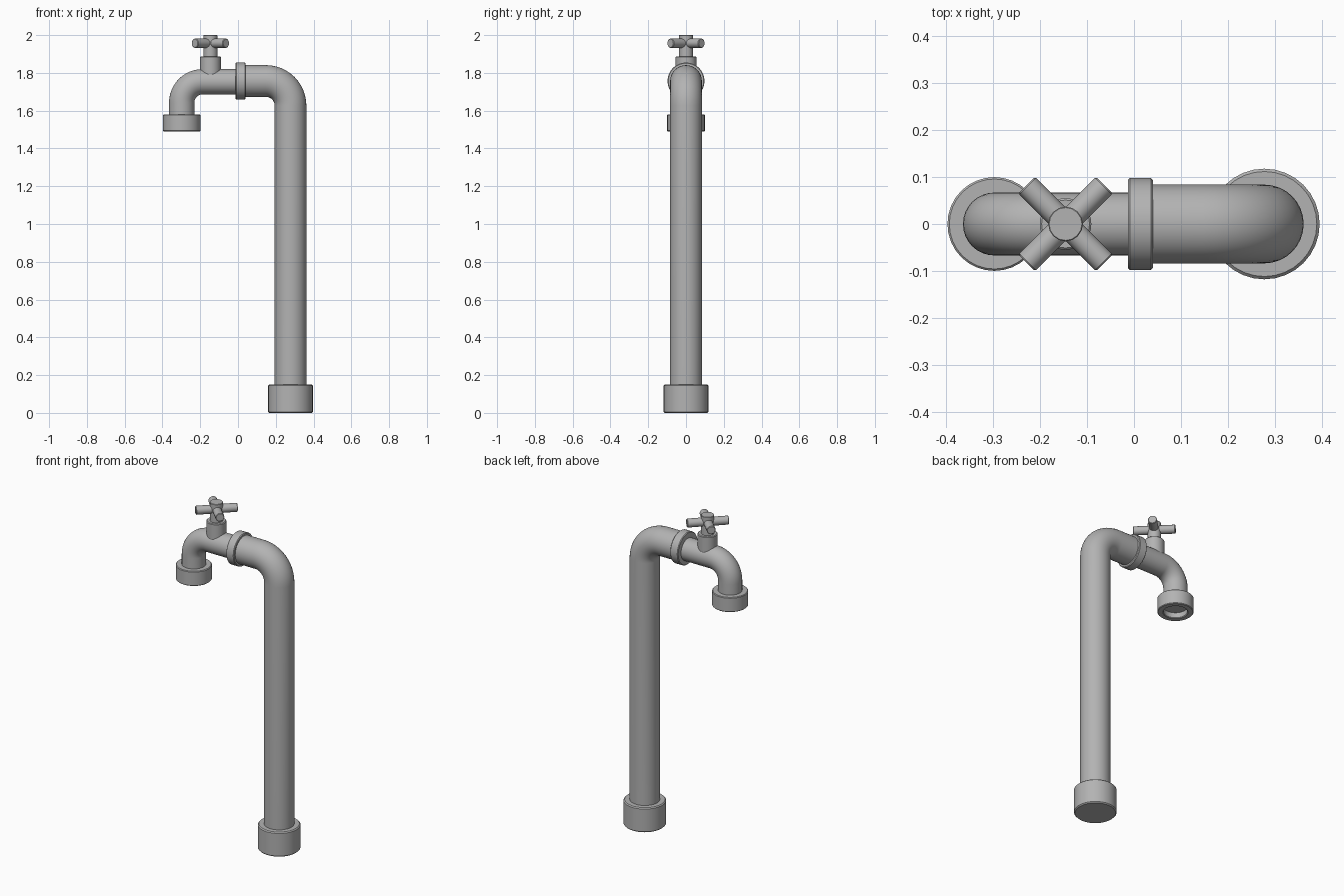
import bpy, math
from mathutils import Vector, Matrix

if "Cube" in bpy.data.objects:
    bpy.data.objects.remove(bpy.data.objects["Cube"])

GREY = (0.45, 0.45, 0.45, 1)
metal = bpy.data.materials.new("grey metal")
metal.use_nodes = True
metal.diffuse_color = GREY
metal.node_tree.nodes["Principled BSDF"].inputs["Base Color"].default_value = GREY


def make(name, rings, closed=False):
    """Skin a list of point rings, capping the ends unless closed."""
    n = len(rings[0])
    verts = [p for ring in rings for p in ring]
    faces = [(i * n + j, i * n + (j + 1) % n,
              (i + 1) * n + (j + 1) % n, (i + 1) * n + j)
             for i in range(len(rings) - 1) for j in range(n)]
    faces += [tuple(reversed(range(n))), tuple(range(len(verts) - n, len(verts)))]
    mesh = bpy.data.meshes.new(name)
    mesh.from_pydata(verts, [], faces)
    mesh.materials.append(metal)
    obj = bpy.data.objects.new(name, mesh)
    bpy.context.collection.objects.link(obj)
    bpy.ops.object.select_all(action='DESELECT')
    obj.select_set(True)
    bpy.context.view_layer.objects.active = obj
    bpy.ops.object.shade_smooth_by_angle(angle=math.radians(35))
    return obj


def circle(center, side, up, radius, n):
    return [center + radius * (math.cos(a) * side + math.sin(a) * up)
            for a in (2 * math.pi * k / n for k in range(n))]


def lathe(name, origin, axis, profile, n=32):
    """Revolve (radius, height) pairs around an axis."""
    rot = Vector((0, 0, 1)).rotation_difference(Vector(axis)).to_matrix()
    side, up, along = (rot @ Vector(v) for v in ((1, 0, 0), (0, 1, 0), (0, 0, 1)))
    return make(name, [circle(Vector(origin) + along * h, side, up, r, n)
                       for r, h in profile])


def rod(name, origin, axis, r, length, b=0.004, n=32):
    """Cylinder with slightly softened rims."""
    return lathe(name, origin, axis, [(r - b, 0), (r, b), (r, length - b),
                                      (r - b, length)], n)


def bent_pipe(name, x, z_low, z_mid, x_end, r, bend, n=32, steps=12):
    """Upright pipe turning through a quarter bend into a level run."""
    s = 1 if x_end > x else -1
    y = Vector((0, 1, 0))
    center = Vector((x + s * bend, 0, z_mid - bend))
    path = [(Vector((x, 0, z_low)), 0)]
    for k in range(steps + 1):
        a = math.pi / 2 * k / steps
        path.append((center + bend * Vector((-s * math.cos(a), 0, math.sin(a))), a))
    path.append((Vector((x_end, 0, z_mid)), math.pi / 2))
    rings = [circle(p, Vector((s * math.cos(a), 0, -math.sin(a))), s * y, r, n)
             for p, a in path]
    return make(name, rings)


# Standing pipe and its foot
PIPE_X, SPOUT_X, VALVE_X, LEVEL = 0.278, -0.298, -0.146, 1.757
rod("base_collar", (PIPE_X, 0, 0), (0, 0, 1), 0.118, 0.15, 0.006)
bent_pipe("standing_pipe", PIPE_X, 0.1, LEVEL, 0.01, 0.084, 0.13)

# Joint and spout
rod("joint_ring", (-0.013, 0, LEVEL), (1, 0, 0), 0.098, 0.053)
bent_pipe("spout_pipe", SPOUT_X, 1.54, 1.753, 0.01, 0.067, 0.11)
lathe("spout_nozzle", (SPOUT_X, 0, 1.49), (0, 0, 1),
      [(0.066, 0.035), (0.066, 0.004), (0.07, 0), (0.096, 0),
       (0.1, 0.004), (0.1, 0.086), (0.096, 0.09)])

# Valve and cross handle
rod("valve_bonnet", (VALVE_X, 0, 1.77), (0, 0, 1), 0.055, 0.118)
rod("valve_stem", (VALVE_X, 0, 1.86), (0, 0, 1), 0.037, 0.14, 0.002, 16)
for i, sx in enumerate((1, -1)):
    d = Vector((sx, 1, 0)).normalized()
    rod(f"handle_bar_{i + 1}", Vector((VALVE_X, 0, 1.957)) - d * 0.117, d,
        0.025, 0.234, 0.003, 16)
